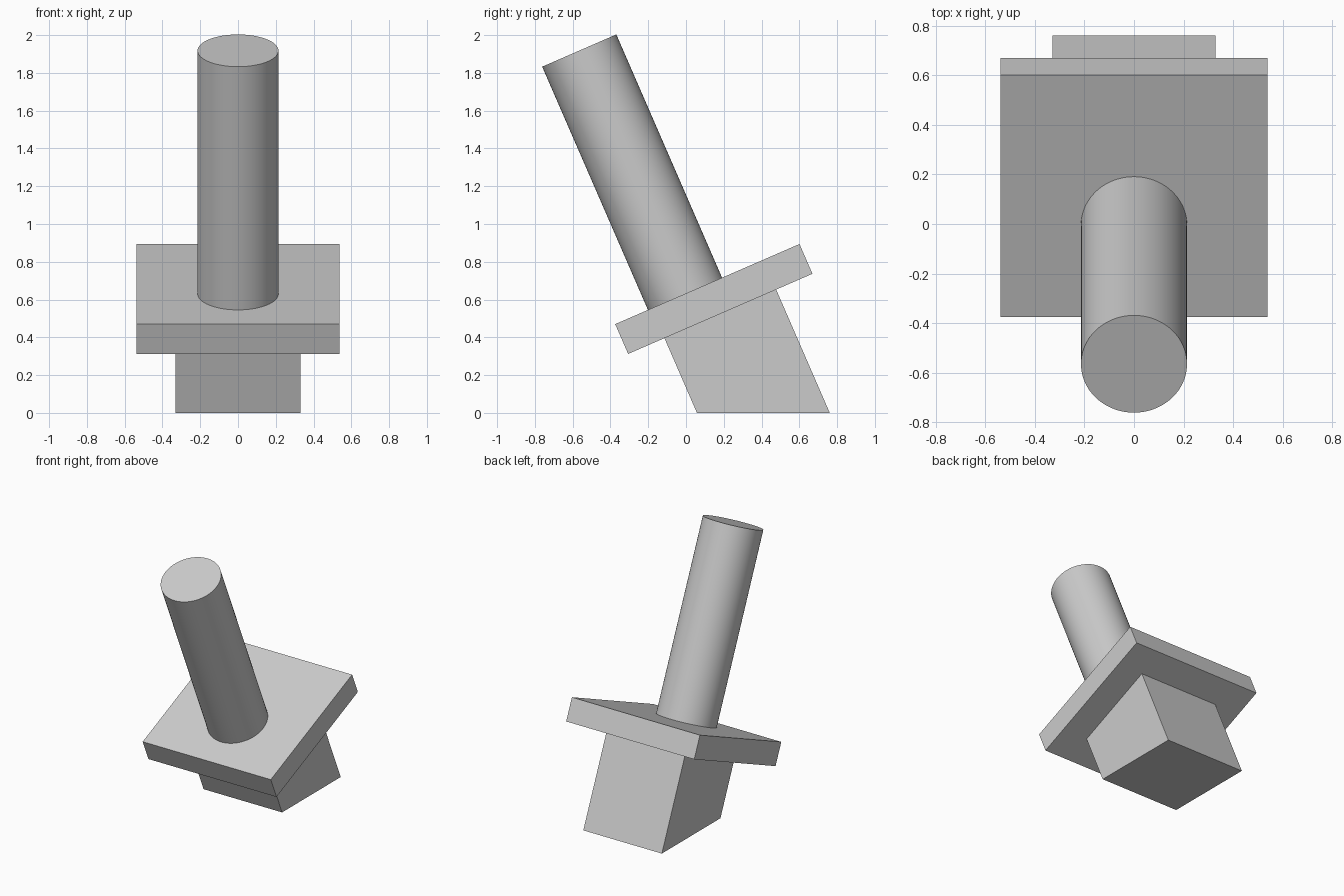
import bpy, bmesh
from math import radians
from mathutils import Matrix, Vector

cube = bpy.data.objects.get("Cube")
if cube:
    bpy.data.objects.remove(cube, do_unlink=True)

grey = bpy.data.materials.new("plain_grey")
grey.use_nodes = True
grey.diffuse_color = (0.6, 0.6, 0.6, 1)
grey.node_tree.nodes["Principled BSDF"].inputs["Base Color"].default_value = (0.6, 0.6, 0.6, 1)

# Shared tilted frame: origin at the centre of the plate's top face
TILT = Matrix.Translation((0, 0.113, 0.682)) @ Matrix.Rotation(radians(23.5), 4, "X")
PLATE_THICK = 0.172


def finish(name, bm):
    mesh = bpy.data.meshes.new(name)
    bmesh.ops.recalc_face_normals(bm, faces=bm.faces)
    bm.to_mesh(mesh)
    bm.free()
    mesh.materials.append(grey)
    obj = bpy.data.objects.new(name, mesh)
    bpy.context.collection.objects.link(obj)
    return obj


def tilted_box(size, top):
    bm = bmesh.new()
    bmesh.ops.create_cube(bm, size=1)
    bmesh.ops.scale(bm, vec=size, verts=bm.verts)
    bmesh.ops.translate(bm, vec=(0, 0, top - size[2] / 2), verts=bm.verts)
    bm.transform(TILT)
    return bm


# Square plate
finish("plate", tilted_box((1.076, 1.064, PLATE_THICK), 0))

# Block under the plate, cut level with the ground
bm = tilted_box((0.66, 0.645, 1.2), -PLATE_THICK)
cut = bmesh.ops.bisect_plane(bm, geom=bm.verts[:] + bm.edges[:] + bm.faces[:],
                             plane_co=Vector(), plane_no=(0, 0, -1), clear_outer=True)
rim = [e for e in cut["geom_cut"] if isinstance(e, bmesh.types.BMEdge)]
bmesh.ops.holes_fill(bm, edges=rim)
finish("base_block", bm)

# Round post, set toward the front of the plate
length = 1.404
bm = bmesh.new()
bmesh.ops.create_cone(bm, cap_ends=True, segments=96, radius1=0.214, radius2=0.214, depth=length)
bmesh.ops.translate(bm, vec=(0, -0.129, length / 2), verts=bm.verts)
bm.transform(TILT)
post = finish("post", bm)
bpy.ops.object.select_all(action="DESELECT")
post.select_set(True)
bpy.context.view_layer.objects.active = post
bpy.ops.object.shade_smooth_by_angle(angle=radians(30))
